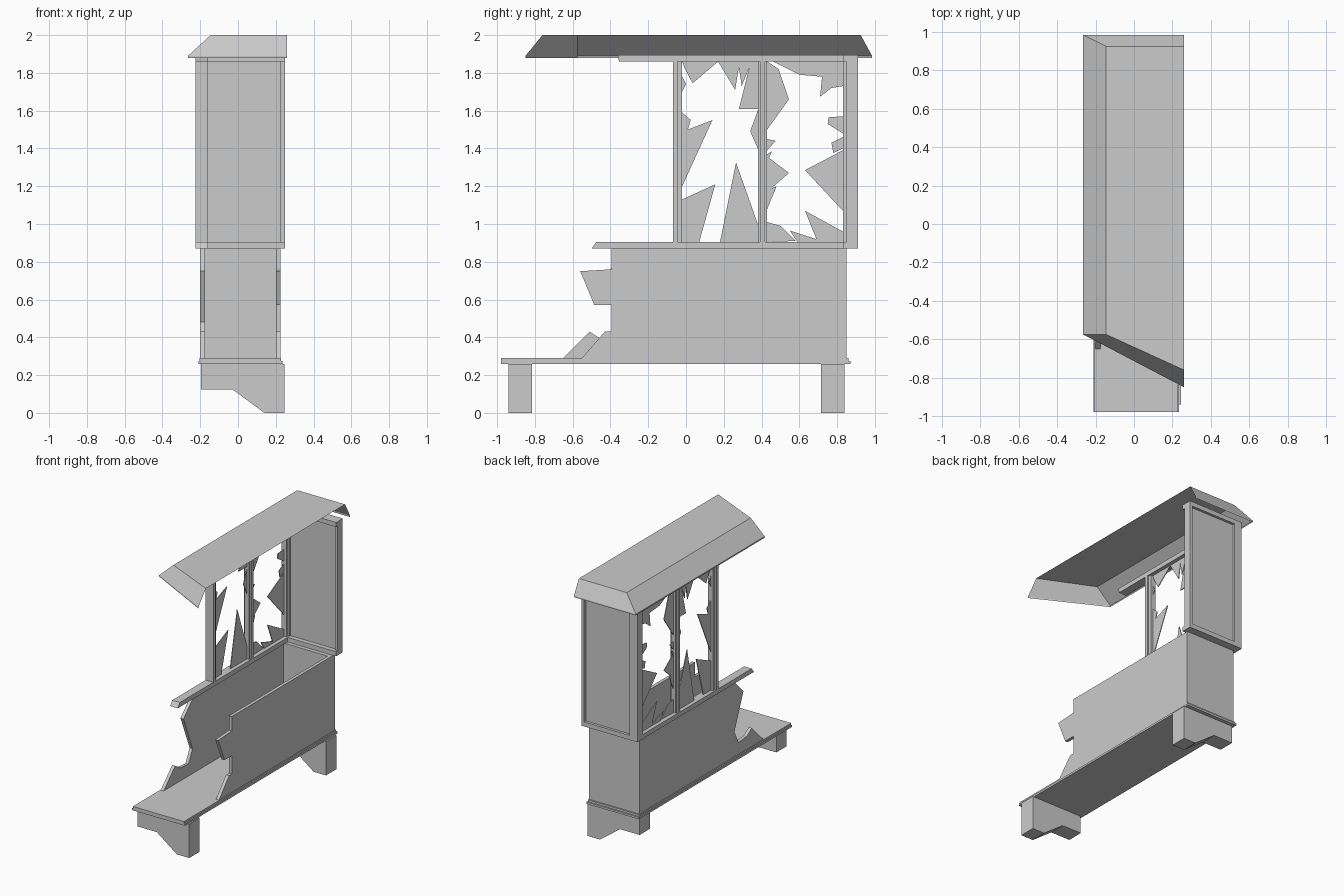
import bpy, bmesh


def finish(name, bm):
    me = bpy.data.meshes.new(name)
    bm.to_mesh(me)
    bm.free()
    ob = bpy.data.objects.new(name, me)
    bpy.context.collection.objects.link(ob)
    return ob


def prism(name, outlines, axis, a, b):
    """Extrude outlines from a to b; axis 'x' takes (y, z) points, 'y' takes (x, z)."""
    bm = bmesh.new()
    for pts in outlines:
        vs = [bm.verts.new((a, u, v) if axis == 'x' else (u, a, v)) for u, v in pts]
        f = bm.faces.new(vs)
        ext = bmesh.ops.extrude_face_region(bm, geom=[f])['geom']
        d = (b - a, 0, 0) if axis == 'x' else (0, b - a, 0)
        bmesh.ops.translate(bm, vec=d, verts=[g for g in ext if isinstance(g, bmesh.types.BMVert)])
    bmesh.ops.recalc_face_normals(bm, faces=bm.faces)
    return finish(name, bm)


def box(name, x0, x1, y0, y1, z0, z1):
    return prism(name, [[(y0, z0), (y1, z0), (y1, z1), (y0, z1)]], 'x', x0, x1)


# Base slab with a slim upper step, and stepped feet
box("base_slab", -.21, .235, -.98, .87, .26, .275)
box("base_step", -.205, .228, -.98, .86, .275, .29)
foot = [(-.195, .26), (-.195, .125), (-.03, .125), (.14, 0), (.245, 0), (.245, .26)]
prism("front_foot", [foot], 'y', -.94, -.815)
prism("back_foot", [foot], 'y', .715, .84)

# Lower cabinet: broken side walls and the back wall
left_edge = [(-.66, .28), (-.51, .43), (-.45, .39), (-.35, .38), (-.30, .48), (-.41, .75), (-.29, .87)]
right_edge = [(-.56, .28), (-.43, .43), (-.395, .43), (-.395, .57), (-.485, .57),
              (-.56, .75), (-.395, .76), (-.395, .87)]
rear = [(.8, .87), (.8, .28)]
prism("left_wall", [left_edge + rear], 'x', -.2, -.175)
prism("right_wall", [right_edge + rear], 'x', .2, .225)
box("back_wall", -.2, .225, .8, .85, .28, .87)

# Window sill and head rail on the left side, snapped at the front
prism("window_sill", [[(-.50, .87), (.91, .87), (.91, .905), (-.475, .905)]], 'x', -.225, -.16)
prism("window_head", [[(-.355, 1.86), (.91, 1.86), (.91, 1.895), (-.36, 1.895)]], 'x', -.225, -.16)

# Window posts with thinner glazing beads beside them
for i, (y0, y1) in enumerate([(-.07, -.045), (.393, .417), (.85, .91)]):
    box(f"window_post_{i}", -.225, -.16, y0, y1, .905, 1.86)
for i, (y0, y1) in enumerate([(-.045, -.02), (.38, .43), (.83, .85)]):
    box(f"glazing_bead_{i}", -.213, -.172, y0, y1, .905, 1.86)

# Broken glass shards in the two windows, as (y, z) outlines
front_glass = [
    [(-.02, 1.86), (-.01, 1.83), (.035, 1.745), (.17, 1.86)],
    [(-.02, 1.78), (0, 1.74), (-.02, 1.70)],
    [(.17, 1.86), (.26, 1.71), (.28, 1.83), (.295, 1.73), (.335, 1.83), (.28, 1.61), (.38, 1.61), (.38, 1.86)],
    [(.38, 1.6), (.34, 1.49), (.38, 1.4)],
    [(-.02, 1.59), (.025, 1.55), (.01, 1.5), (.14, 1.55), (-.02, 1.2)],
    [(-.02, 1.13), (.155, 1.21), (.07, .905), (-.02, .905)],
    [(.18, .905), (.265, 1.325), (.38, 1.0), (.38, .905)]]
rear_glass = [
    [(.46, 1.86), (.6, 1.79), (.72, 1.78), (.71, 1.675), (.77, 1.72), (.83, 1.73), (.83, 1.86)],
    [(.43, 1.86), (.49, 1.82), (.545, 1.66), (.43, 1.5)],
    [(.43, 1.45), (.475, 1.44), (.43, 1.39)],
    [(.43, 1.37), (.455, 1.385), (.44, 1.35), (.545, 1.27), (.43, 1.17)],
    [(.43, 1.18), (.48, 1.2), (.43, 1.08)],
    [(.83, 1.57), (.755, 1.565), (.75, 1.53), (.83, 1.48)],
    [(.83, 1.46), (.77, 1.43), (.78, 1.375), (.83, 1.4)],
    [(.83, 1.39), (.63, 1.285), (.83, 1.07)],
    [(.43, .905), (.43, 1.01), (.5, .99), (.58, .91)],
    [(.59, .905), (.55, .965), (.69, .92), (.63, 1.07), (.83, .96), (.83, .905)]]
prism("front_glass_shards", front_glass, 'x', -.196, -.19)
prism("rear_glass_shards", rear_glass, 'x', -.196, -.19)

# Upper back panel set in a frame
box("upper_back_panel", -.2, .225, .865, .89, .905, 1.86)
box("panel_bottom_rail", -.16, .25, .83, .91, .87, .905)
box("panel_top_rail", -.16, .25, .83, .91, 1.86, 1.895)
box("panel_right_stile", .225, .25, .85, .91, .905, 1.86)
box("panel_left_stile", -.225, -.2, .85, .91, .905, 1.86)

# Roof: open shell, sloped on the left, back and broken front
bm = bmesh.new()
plan_low = [(.26, -.85), (-.265, -.575), (-.265, .985), (.26, .985)]
plan_top = [(.26, -.76), (-.145, -.575), (-.145, .925), (.26, .925)]
rings = [[bm.verts.new((x, y, z)) for x, y in plan]
         for plan, z in ((plan_low, 1.88), (plan_low, 1.89), (plan_top, 2.0))]
for lo, hi in zip(rings, rings[1:]):
    for i in range(3):
        bm.faces.new((lo[i + 1], lo[i], hi[i], hi[i + 1]))
bm.faces.new(rings[2][::-1])
bm.normal_update()
if rings[2][0].link_faces[-1].normal.z < -.9 or sum(f.normal.z for f in bm.faces) < 0:
    bmesh.ops.reverse_faces(bm, faces=bm.faces)
finish("roof", bm)
